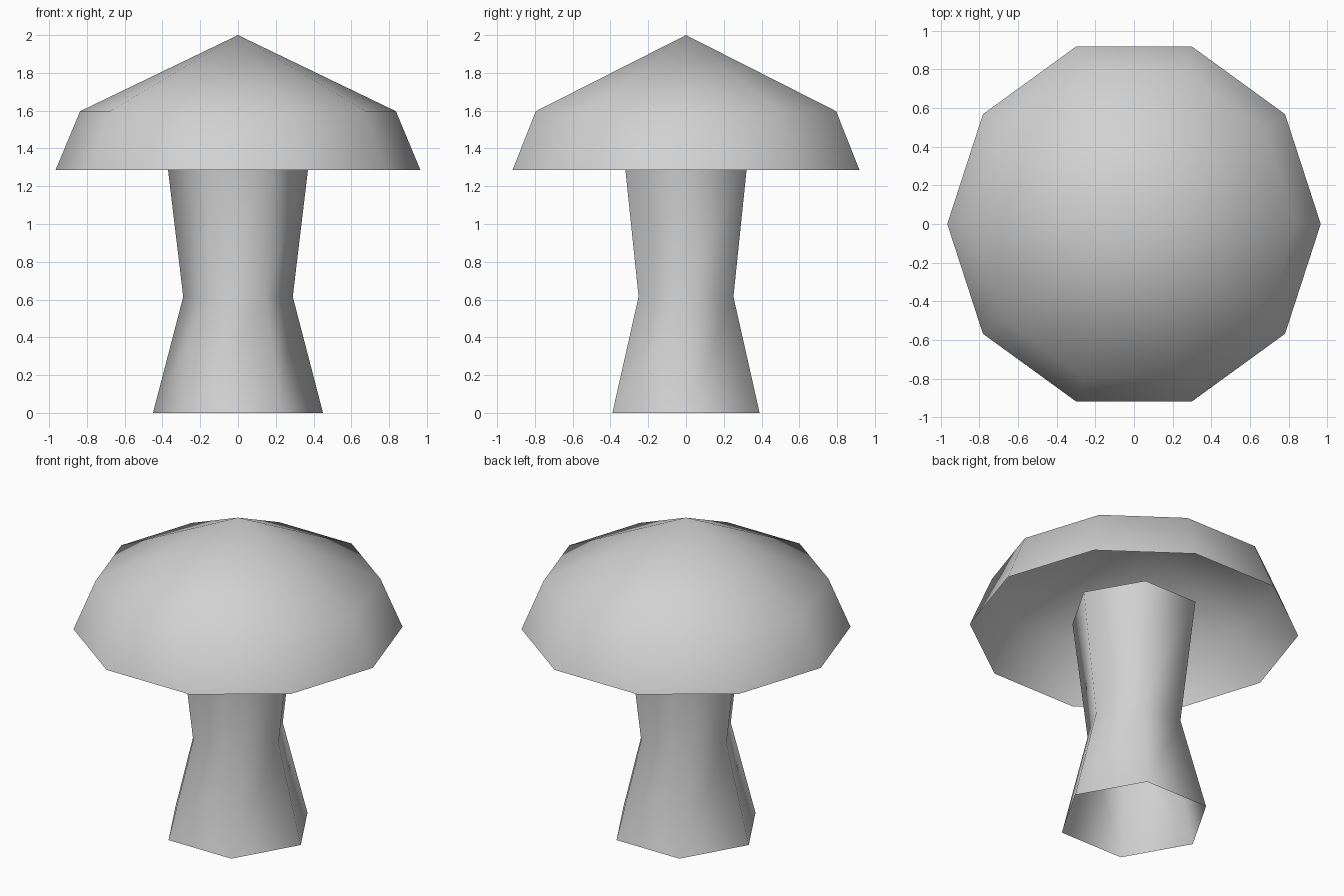
import bpy
import bmesh
from math import cos, sin, tau

cube = bpy.data.objects.get("Cube")
if cube:
    bpy.data.objects.remove(cube, do_unlink=True)

GREY = (0.64, 0.64, 0.64, 1.0)
grey = bpy.data.materials.new("plain_grey")
grey.use_nodes = True
grey.diffuse_color = GREY
shader = next(n for n in grey.node_tree.nodes if n.type == "BSDF_PRINCIPLED")
shader.inputs["Base Color"].default_value = GREY
shader.inputs["Roughness"].default_value = 0.8


def lathe(name, profile, sides, tip=None):
    """Open smooth shell through (radius, height) rings, with an optional tip."""
    bm = bmesh.new()
    rings = [[bm.verts.new((r * cos(tau * i / sides), r * sin(tau * i / sides), z))
              for i in range(sides)] for r, z in profile]
    for low, high in zip(rings, rings[1:]):
        for i in range(sides):
            j = (i + 1) % sides
            bm.faces.new((low[i], low[j], high[j], high[i]))
    if tip is not None:
        apex = bm.verts.new((0, 0, tip))
        for i in range(sides):
            bm.faces.new((rings[-1][i], rings[-1][(i + 1) % sides], apex))
    for face in bm.faces:
        face.smooth = True
    mesh = bpy.data.meshes.new(name)
    bm.to_mesh(mesh)
    bm.free()
    mesh.materials.append(grey)
    obj = bpy.data.objects.new(name, mesh)
    bpy.context.collection.objects.link(obj)
    return obj


# Six-sided stem, pinched at the waist, ending inside the cap
lathe("stem", [(0.45, 0.0), (0.29, 0.615), (0.384, 1.40)], 6)

# Ten-sided hollow cap with a pointed top
lathe("cap", [(0.966, 1.285), (0.836, 1.597)], 10, tip=2.0)
